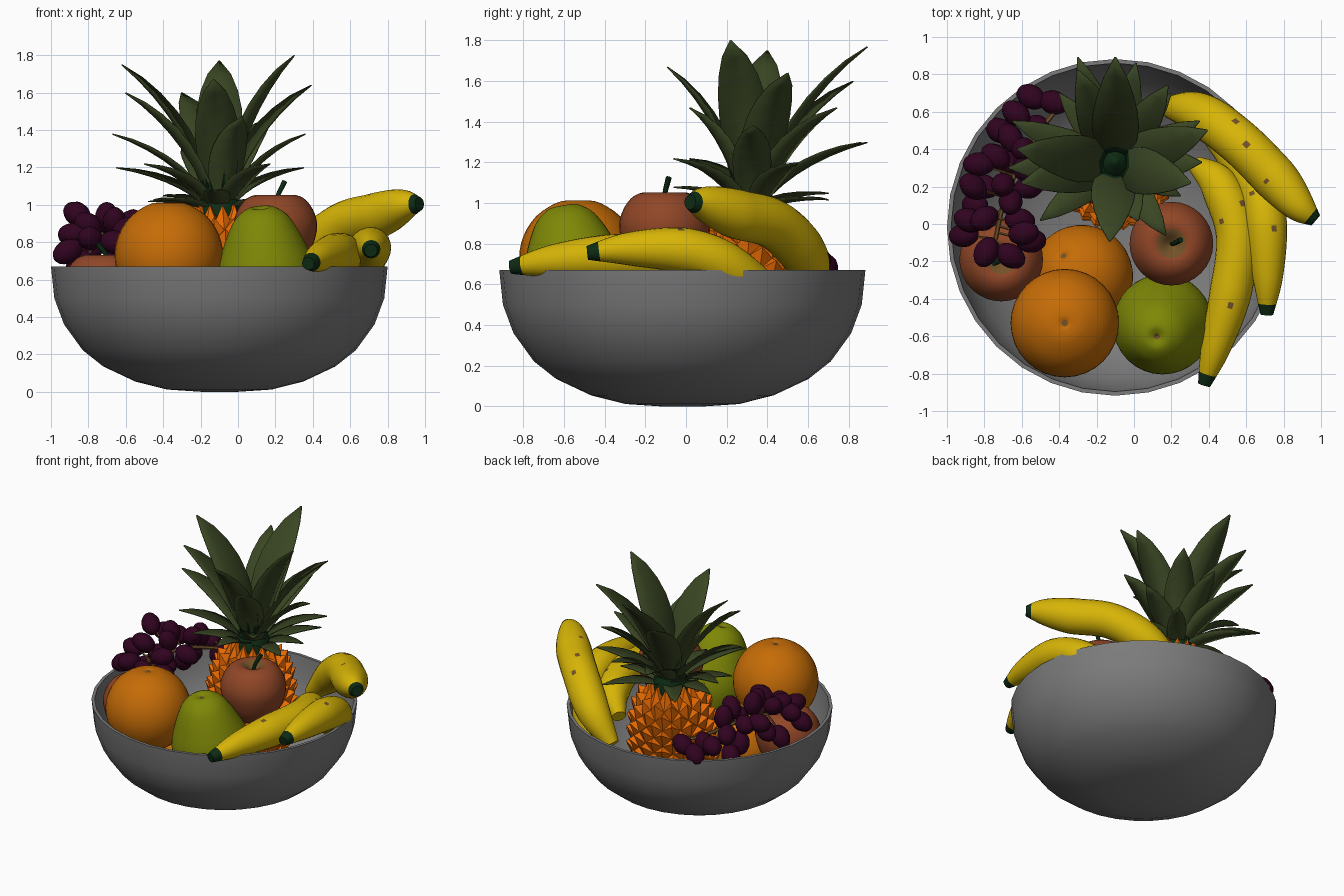
import bpy, bmesh, math, random
from mathutils import Vector as V

if "Cube" in bpy.data.objects:
    bpy.data.objects.remove(bpy.data.objects["Cube"])

random.seed(4)


def mat(name, *c):
    m = bpy.data.materials.new(name)
    m.diffuse_color = (*c, 1)
    m.use_nodes = True
    m.node_tree.nodes["Principled BSDF"].inputs["Base Color"].default_value = m.diffuse_color
    return m


GREY = mat("bowl grey", .2, .2, .2)
ORANGE = mat("orange peel", .56, .15, .002)
PEAR = mat("pear green", .21, .245, .002)
RED = mat("apple red", .28, .062, .02)
TAN = mat("brown olive", .17, .085, .022)
YELLOW = mat("banana yellow", .68, .46, .002)
DARK = mat("dark green", .004, .024, .007)
PINE = mat("pineapple orange", 1, .18, .001)
LEAF = mat("leaf green", .042, .062, .017)
GRAPE = mat("grape purple", .03, .001, .014)


def finish(name, bm, mats, angle=40):
    bmesh.ops.remove_doubles(bm, verts=bm.verts, dist=.0004)
    bmesh.ops.recalc_face_normals(bm, faces=bm.faces)
    me = bpy.data.meshes.new(name)
    bm.to_mesh(me)
    bm.free()
    for m in mats:
        me.materials.append(m)
    if angle:
        me.shade_smooth()
        me.set_sharp_from_angle(angle=math.radians(angle))
    ob = bpy.data.objects.new(name, me)
    bpy.context.collection.objects.link(ob)
    return ob


def smooth_path(pts, k=4):
    """Catmull-Rom curve through the points."""
    p = [V(q) for q in pts]
    p = [2 * p[0] - p[1]] + p + [2 * p[-1] - p[-2]]
    out = []
    for i in range(1, len(p) - 2):
        a, b, c, d = p[i - 1:i + 3]
        for s in range(k):
            t = s / k
            out.append(.5 * (2 * b + (c - a) * t + (2 * a - 5 * b + 4 * c - d) * t * t
                             + (3 * b - a - 3 * c + d) * t ** 3))
    return out + [p[-2]]


def skin(name, rings, mats, rule=None, angle=40):
    """Join equal rings of points with quads; rule picks a material per face."""
    bm = bmesh.new()
    vs = [[bm.verts.new(p) for p in r] for r in rings]
    n = len(rings[0])
    for i in range(len(vs) - 1):
        for j in range(n):
            k = (j + 1) % n
            f = bm.faces.new((vs[i][j], vs[i][k], vs[i + 1][k], vs[i + 1][j]))
            f.material_index = rule(i, j) if rule else 0
    return finish(name, bm, mats, angle)


def lathe(name, prof, loc, mats, axis=(0, 0, 1), scale=1, n=32, rule=None, k=3, angle=60):
    pts = smooth_path([(r, z, 0) for r, z in prof], k)
    q = V((0, 0, 1)).rotation_difference(V(axis))
    rings = [[V(loc) + q @ (V((max(p.x, 0) * math.cos(2 * math.pi * j / n),
                               max(p.x, 0) * math.sin(2 * math.pi * j / n), p.y)) * scale)
              for j in range(n)] for p in pts]
    pick = (lambda i, j: rule(pts[i].x, pts[i].y)) if rule else None
    return skin(name, rings, mats, pick, angle)


def tube(name, pts, rad, mats, n=8, k=4, rule=None):
    """Tube along a curve; rad(t) gives the radius."""
    c = smooth_path(pts, k)
    m = len(c) - 1
    rings = []
    for i, p in enumerate(c):
        d = (c[min(i + 1, m)] - c[max(i - 1, 0)]).normalized()
        u = d.cross(V((0, 0, 1))).normalized()
        w = u.cross(d)
        r = rad(i / m)
        rings.append([p + r * (u * math.cos(2 * math.pi * j / n) + w * math.sin(2 * math.pi * j / n))
                      for j in range(n)])
    rings = [[c[0]] * n] + rings + [[c[-1]] * n]
    return skin(name, rings, mats, rule, 50)


# Bowl: open shell with a thin wall
lathe("bowl", [(0, 0), (.1, 0), (.28, .012), (.45, .055), (.62, .135), (.73, .222), (.83, .36),
               (.882, .5), (.9, .67), (.878, .67), (.86, .5), (.81, .37), (.71, .24), (.6, .155),
               (.44, .078), (.27, .035), (0, .025)], (-.1, -.018, 0), [GREY], k=1, angle=45)

# Oranges
ball = [(0, -1), (.38, -.925), (.71, -.71), (.925, -.38), (1, 0), (.925, .38), (.71, .71),
        (.38, .93), (.15, .975), (.06, .955), (0, .95)]
navel = lambda r, z: int(z > .9 and r < .08)
lathe("orange_top", ball, (-.37, -.53, .73), [ORANGE, TAN], scale=.29, rule=navel)
lathe("orange_low", ball, (-.28, -.28, .34), [ORANGE, TAN], (-.4, .45, .9), .275, rule=navel)

# Apples with stems
apple = [(0, -.78), (.2, -.92), (.45, -.85), (.8, -.5), (1, .1), (.95, .5), (.75, .82),
         (.5, .95), (.28, .9), (.1, .75), (0, .68)]
for nm, loc, tip in (("apple_right", (.2, -.105, .84), (.05, .02, .285)),
                     ("apple_left", (-.71, -.19, .52), (-.04, -.02, .27))):
    lathe(nm, apple, loc, [RED, TAN], scale=.222, rule=lambda r, z: int(z > .6 and r < .42))
    o = V(loc)
    tube(nm + "_stem", [o + V((0, 0, .13)), o + V((.01, 0, .2)), o + V(tip)],
         lambda t: .01 + .005 * t, [DARK])

# Pear leaning to the front
lathe("pear", [(0, .03), (.12, 0), (.22, .1), (.265, .26), (.258, .38), (.22, .49), (.18, .58),
               (.135, .65), (.07, .695), (.025, .69), (0, .675)],
      (.18, -.485, .3), [PEAR, TAN], (-.06, -.12, .69), rule=lambda r, z: int(z > .6 and r < .02))

# Bananas
def banana(name, pts, r):
    n, k = 24, 10
    m = (len(pts) - 1) * k
    spots = {(random.randint(m // 3, m * 3 // 4), random.randint(2, 9)) for _ in range(3)}

    def rule(i, j):
        return 1 if i > m - 3 else 2 if (i, j) in spots else 0

    def rad(t):
        if t < .3:
            return r * (.42 + .58 * math.sin(t / .3 * math.pi / 2))
        if t < .6:
            return r
        return r * (1 - .7 * ((t - .6) / .4) ** 1.35)
    tube(name, pts, rad, [YELLOW, DARK, TAN], n, k, rule)


banana("banana_back", [(.17, .63, .55), (.35, .59, .73), (.56, .44, .89), (.75, .25, .945),
                       (.88, .1, .995), (.97, .02, 1.005)], .122)
banana("banana_inner", [(.33, .32, .6), (.46, .2, .68), (.55, -.05, .73), (.52, -.35, .735),
                        (.44, -.65, .715), (.375, -.86, .685)], .113)
banana("banana_outer", [(.42, .45, .42), (.54, .37, .54), (.66, .2, .69), (.705, 0, .765),
                        (.715, -.28, .775), (.71, -.485, .755)], .113)

# Pineapple body: staggered diamond scales raised to points
foot, head = V((-.09, .25, .06)), V((-.1, .32, .96))
axis = head - foot
tilt = V((0, 0, 1)).rotation_difference(axis)
bm = bmesh.new()
ROWS, N = 16, 13
ring = []
for i in range(ROWS + 1):
    s = i / ROWS
    r = .265 * (1 - abs(2 * s - 1) ** 2.8) ** .5 + .015
    ring.append([bm.verts.new(foot + axis * s + tilt @ V((
        r * math.cos(2 * math.pi * (j + i % 2 / 2) / N), r * math.sin(2 * math.pi * (j + i % 2 / 2) / N), 0)))
        for j in range(N)])
for i in range(ROWS - 1):
    for j in range(N):
        a = (j - 1 + i % 2) % N
        b = (a + 1) % N
        bm.faces.new((ring[i][j], ring[i + 1][b], ring[i + 2][j], ring[i + 1][a]))
bmesh.ops.recalc_face_normals(bm, faces=bm.faces)
poked = bmesh.ops.poke(bm, faces=bm.faces[:], offset=.045)
for v in poked["verts"]:
    v.co += axis * .045
bm.faces.new(ring[0])
bm.faces.new(ring[-1])
finish("pineapple_body", bm, [PINE], 0)

# Pineapple crown: curved, folded leaves from the head to each tip
lathe("crown_core", [(.13, -.03), (.12, .03), (.07, .12), (0, .2)], head, [DARK], axis, n=12)
tips = [(.3, .22, 1.8), (-.1, .89, 1.77), (-.62, .4, 1.75), (-.13, -.09, 1.67), (.39, .5, 1.64),
        (-.6, .22, 1.6), (-.3, .82, 1.6), (.02, .02, 1.47), (.18, .74, 1.47), (.36, .33, 1.38),
        (-.67, .3, 1.38), (-.3, .89, 1.3), (.01, .86, 1.3), (-.5, .02, 1.22), (.17, -.06, 1.22),
        (.35, .55, 1.2), (-.65, .55, 1.2), (-.13, -.06, 1.08), (-.45, .1, 1.03), (.25, .15, 1.03),
        (.2, .7, 1.02), (-.4, .7, 1.05), (-.48, .4, 1.02), (.26, .4, 1.03)]
bm = bmesh.new()
for tip in tips:
    tip = V(tip)
    out = V((tip.x - head.x, tip.y - head.y, 0))
    dist, up = out.length, tip.z - head.z
    out.normalize()
    side = out.cross(V((0, 0, 1)))
    a = head + out * .04 + V((0, 0, -.02 + .1 * up))
    ctrl = head + out * dist * .38 + V((0, 0, up * .62 + .03))
    wide = .06 + .065 * min(up, .8) / .8
    rows = []
    for i, w in enumerate((.55, .75, .92, 1, .95, .78, .5, .03)):
        t = i / 7
        p = a * (1 - t) ** 2 + ctrl * 2 * t * (1 - t) + tip * t * t
        d = ((ctrl - a) * (1 - t) + (tip - ctrl) * t).normalized()
        fold = d.cross(side).normalized() * wide * w * .3
        if fold.dot(out) > 0:
            fold = -fold
        rows.append([bm.verts.new(p + side * wide * w + fold), bm.verts.new(p),
                     bm.verts.new(p - side * wide * w + fold)])
    for i in range(7):
        for j in range(2):
            f = bm.faces.new((rows[i][j], rows[i][j + 1], rows[i + 1][j + 1], rows[i + 1][j]))
            f.material_index = int(i < 1)
crown = finish("pineapple_crown", bm, [LEAF, DARK], 35)
crown.modifiers.new("thickness", 'SOLIDIFY').thickness = .006

# Grapes on a branching stalk
spine = smooth_path([(-.36, .68, .72), (-.5, .5, .75), (-.62, .3, .8), (-.7, .1, .8), (-.74, -.08, .78)], 5)
tube("grape_stalk", spine[::5], lambda t: .013, [TAN], 6)
grapes = [(-.55, .68, .69), (-.63, .59, .74), (-.43, .65, .72), (-.66, .46, .78), (-.59, .4, .87),
          (-.52, .52, .7), (-.83, .32, .86), (-.74, .36, .84), (-.86, .2, .95), (-.7, .21, .93),
          (-.66, .12, .91), (-.56, .2, .8), (-.58, .29, .9), (-.91, -.06, .75), (-.88, .02, .84),
          (-.79, -.15, .82), (-.66, -.17, .8), (-.59, -.05, .87), (-.8, .03, .89), (-.61, .02, .79),
          (-.55, -.09, .77), (-.72, .5, .66), (-.8, .2, .75), (-.68, .33, .68), (-.85, .1, .68)]
egg = [(0, -1.35), (.55, -1.12), (.92, -.5), (1, 0), (.92, .5), (.55, 1.12), (0, 1.35)]
for i, g in enumerate(grapes):
    g = V(g)
    near = min(spine, key=lambda p: (p - g).length)
    d = (near - g).normalized() + V((random.uniform(-.4, .4), random.uniform(-.4, .4), .3))
    lathe(f"grape_{i + 1}", egg, g, [GRAPE], d, .064, 14, k=2)
    tube(f"grape_stem_{i + 1}", [near, (near + g) / 2 + V((0, 0, .02)), g], lambda t: .007, [TAN], 5, 2)
